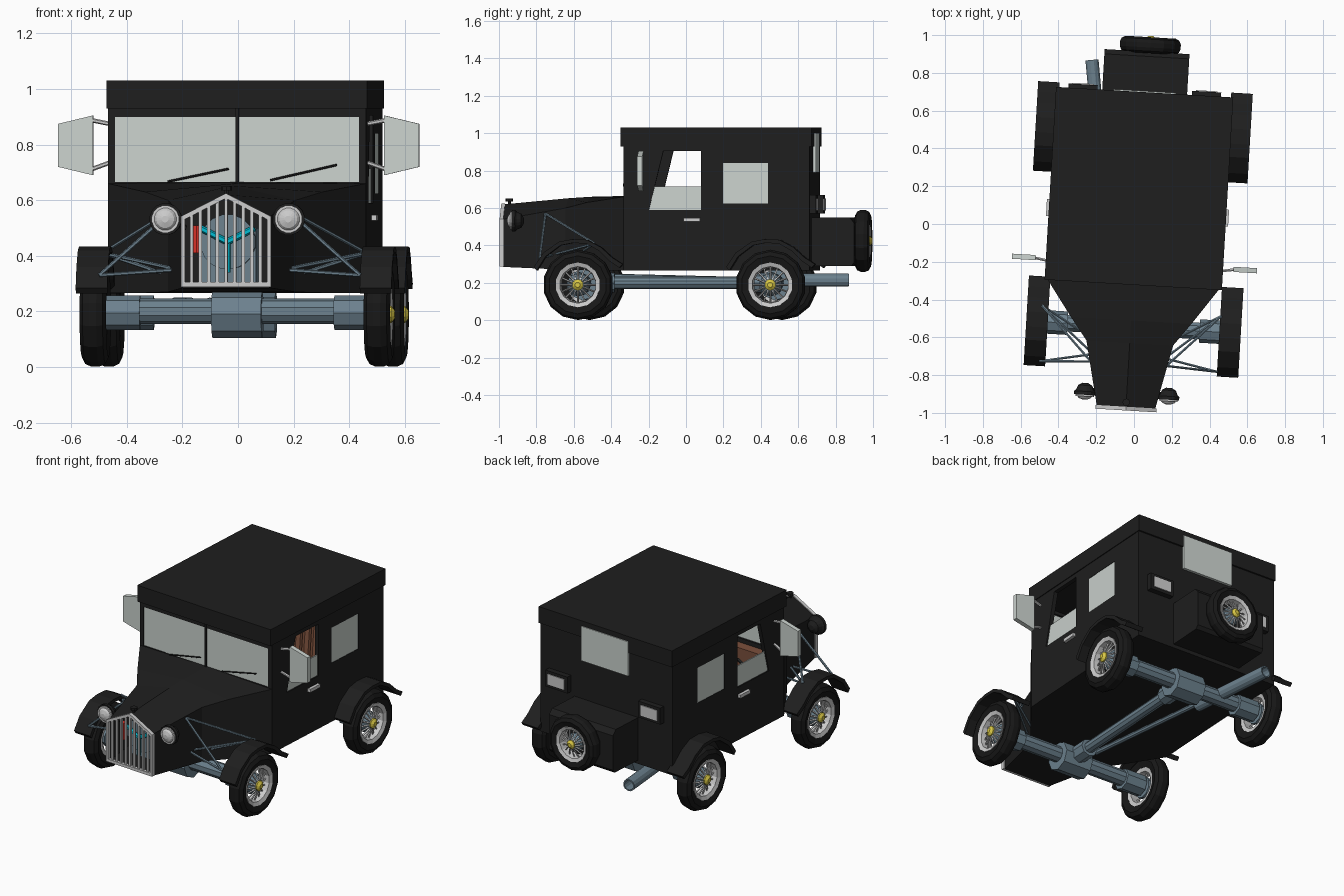
import bpy, bmesh, math
from mathutils import Vector, Matrix

if "Cube" in bpy.data.objects:
    bpy.data.objects.remove(bpy.data.objects["Cube"])

def material(name, *rgb):
    m = bpy.data.materials.new(name)
    m.diffuse_color = (*rgb, 1)
    m.use_nodes = True
    m.node_tree.nodes["Principled BSDF"].inputs["Base Color"].default_value = m.diffuse_color
    return m

BLACK = material("black_paint", .013, .013, .013)
RUBBER = material("rubber", .009, .009, .009)
STEEL = material("blue_steel", .15, .22, .27)
CHROME = material("chrome", .62, .65, .65)
GLASS = material("glass", .60, .65, .62)
YELLOW = material("yellow", .7, .58, .06)
CYAN = material("cyan", .0, .5, .65)
RED = material("red", .7, .03, .02)
LEATHER = material("leather", .2, .08, .045)

def finish(name, bm, mat):
    bmesh.ops.recalc_face_normals(bm, faces=bm.faces)
    me = bpy.data.meshes.new(name)
    bm.to_mesh(me)
    bm.free()
    ob = bpy.data.objects.new(name, me)
    bpy.context.collection.objects.link(ob)
    me.materials.append(mat)
    return ob

def box(name, lo, hi, mat):
    lo, hi = Vector(lo), Vector(hi)
    bm = bmesh.new()
    bmesh.ops.create_cube(bm, size=1, matrix=Matrix.Translation((lo + hi) / 2) @ Matrix.Diagonal((*(hi - lo), 1)))
    return finish(name, bm, mat)

def rods(name, segments, r, mat, sides=6):
    """Straight cylinders between pairs of points, in one mesh."""
    bm = bmesh.new()
    for a, b in segments:
        a, b = Vector(a), Vector(b)
        rot = (b - a).to_track_quat('Z', 'Y').to_matrix().to_4x4()
        bmesh.ops.create_cone(bm, cap_ends=True, segments=sides, radius1=r, radius2=r, depth=(b - a).length,
                              matrix=Matrix.Translation((a + b) / 2) @ rot)
    return finish(name, bm, mat)

def loft(name, sections, mat, closed=True, caps=(False, False), loop=False):
    bm = bmesh.new()
    rows = [[bm.verts.new(p) for p in s] for s in sections]
    n = len(rows[0])
    for k in range(len(rows) if loop else len(rows) - 1):
        a, b = rows[k], rows[(k + 1) % len(rows)]
        for i in range(n if closed else n - 1):
            j = (i + 1) % n
            bm.faces.new((a[i], a[j], b[j], b[i]))
    if caps[0]: bm.faces.new(rows[0])
    if caps[1]: bm.faces.new(rows[-1])
    return finish(name, bm, mat)

def lathe(name, prof, centre, axis, mat, segs=14, loop=False):
    """Turn (radius, height) points about an axis."""
    M = Matrix.Translation(centre) @ Vector(axis).to_track_quat('Z', 'Y').to_matrix().to_4x4()
    ring = [2 * math.pi * (i + .5) / segs for i in range(segs)]
    return loft(name, [[M @ Vector((r * math.cos(a), r * math.sin(a), h)) for a in ring] for r, h in prof],
                mat, caps=(not loop, not loop), loop=loop)

def prism(name, prof, x0, x1, mat):
    """Extrude a (y, z) outline along x."""
    return loft(name, [[(x, y, z) for y, z in prof] for x in (x0, x1)], mat, caps=(True, True))

def wheel(name, c, axis, k=1.0):
    c, ax = Vector(c), Vector(axis)
    sc = lambda p: [(r * k, h * k) for r, h in p]
    lathe(name + "_tyre", sc([(.115, -.036), (.155, -.048), (.178, -.036), (.188, -.014), (.188, .014), (.178, .036),
                              (.155, .048), (.115, .036)]), c, ax, RUBBER, loop=True)
    lathe(name + "_rim", sc([(.12, -.036), (.12, .042), (.098, .034), (.092, -.03)]), c, ax, CHROME, loop=True)
    side = ax.orthogonal().normalized()
    spokes = []
    for i in range(16):
        d = Matrix.Rotation(i * math.tau / 16, 3, ax) @ side
        spokes.append((c + ax * .035 * k + d * .03 * k, c + ax * .005 * k + d * .1 * k))
    rods(name + "_spokes", spokes, .005 * k, CHROME, 4)
    lathe(name + "_hub", sc([(.062, -.02), (.062, .0), (.035, .036)]), c, ax, STEEL, 10)
    lathe(name + "_hub_cap", sc([(.03, .03), (.03, .044), (.014, .056)]), c, ax, YELLOW, 10)

# cabin shell, with real openings cut for the windows
W, F, B = .465, -.305, .69
DOOR = [(-.17, .59), (.11, .59), (.11, .905), (-.093, .905)]
cabin = box("cabin", (-W, F, .267), (W, B, .94), BLACK)
cutters = [box("cut_inside", (-W + .025, F + .025, .3), (W - .025, B - .025, .92), BLACK),
           prism("cut_doors", DOOR, -.6, .6, BLACK),
           box("cut_rear_sides", (-.6, .227, .625), (.6, .467, .84), BLACK),
           box("cut_windscreen", (-.44, -.4, .665), (.44, -.2, .9), BLACK)]
for c in cutters:
    m = cabin.modifiers.new(c.name, 'BOOLEAN')
    m.operation, m.object, m.solver = 'DIFFERENCE', c, 'EXACT'
    c.hide_render = True
    c.hide_viewport = False
    c.display_type = 'WIRE'
box("roof", (-W - .005, -.322, .93), (W + .005, .7, 1.03), BLACK)

# glass
box("windscreen", (-.445, F + .003, .66), (.445, F + .012, .935), GLASS)
box("windscreen_divider", (-.006, F - .006, .66), (.006, F + .014, .935), BLACK)
box("rear_window", (-.165, .69, .79), (.165, .706, 1.0), GLASS)
rods("wipers", [((-.25, F - .008, .667), (-.03, F - .008, .713)), ((.12, F - .008, .672), (.36, F - .008, .727))], .004, BLACK)

# hood and cowl: gabled sections, open at the grille
def gable(y, w, low, eave, peak):
    return [(-w, y, low), (-w, y, eave), (0, y, peak), (w, y, eave), (w, y, low)]
loft("hood", [gable(-.97, .155, .285, .54, .62), gable(-.63, .23, .27, .60, .652), gable(-.51, .32, .267, .63, .66),
              gable(F, W, .267, .66, .665)], BLACK, caps=(False, True))
rods("radiator_cap", [((0, -.945, .60), (0, -.945, .64))], .008, BLACK)
rods("radiator_cap_top", [((0, -.945, .635), (0, -.945, .65))], .02, BLACK, 8)

# grille
gy = -.978
for s in (-1, 1):
    box("grille_side", (s * .155 - .007, gy - .01, .29), (s * .155 + .007, gy + .01, .54), CHROME)
    loft("grille_top", [[(x, y, z) for y, z in ((gy - .01, zz), (gy + .01, zz), (gy + .01, zz - .018), (gy - .01, zz - .018))]
                        for x, zz in ((s * .162, .542), (0, .625))], CHROME, caps=(True, True))
box("grille_bottom", (-.162, gy - .01, .288), (.162, gy + .01, .306), CHROME)
for i in range(1, 10):
    x = -.155 + .031 * i
    box("grille_bar", (x - .006, gy - .006, .3), (x + .006, gy + .006, .61 - .5 * abs(x)), CHROME)

# engine behind the grille
box("engine_block", (-.1, -.84, .3), (.1, -.5, .5), STEEL)
lathe("fan_pulley", [(.1, -.02), (.1, .02)], (0, -.86, .45), (0, -1, 0), STEEL, 16)
rods("fan", [((0, -.9, .45), (.11 * math.sin(a), -.9, .45 + .11 * math.cos(a))) for a in (1.1, math.pi, -1.1)], .012, CYAN)
lathe("engine_canister", [(.02, -.05), (.02, .05)], (-.11, -.9, .46), (0, 0, 1), RED, 10)

# headlights
for s in (-1, 1):
    c = (s * .222, -.9, .532)
    lathe("headlight_shell", [(.015, -.045), (.038, -.032), (.048, -.008), (.058, 0), (.058, .018)], c, (0, -1, 0), BLACK, 16)
    lathe("headlight_ring", [(.05, .018), (.05, .026), (.04, .026)], c, (0, -1, 0), CHROME, 16)
    lathe("headlight_lens", [(.042, .024), (.032, .036), (.012, .043)], c, (0, -1, 0), CHROME, 16)
    rods("headlight_stem", [((s * .15, -.88, .5), c)], .01, BLACK)

# running gear: wheels, fenders, axles
arch = [(-.235, .285), (-.185, .36), (-.1, .42), (-.03, .433), (.05, .43), (.125, .39), (.185, .335), (.24, .3)]
inner = [(y * .93, z - .02) for y, z in reversed(arch)]
for end, y, dx in (("front", -.545, .015), ("rear", .485, .003)):
    for s in (-1, 1):
        x = s * .512 + dx
        wheel(end + "_wheel", (x, y, .189), (s, 0, 0))
        prism(end + "_fender", [(y + a, z) for a, z in arch + inner], x - .057, x + .057, BLACK)
        rods(end + "_axle_hub", [((s * .35 + dx, y, .195), (s * .48 + dx, y, .195))], .062, STEEL, 8)
    rods(end + "_axle", [((-.46 + dx, y, .2), (.46 + dx, y, .2))], .046, STEEL, 10)
    rods(end + "_differential", [((-.09 + dx, y, .19), (.09 + dx, y, .19))], .085, STEEL, 8)
rods("drive_shaft", [((.01, -.56, .2), (.01, .49, .2))], .033, STEEL, 10)
rods("gear_collars", [((.01, -.48, .2), (.01, -.38, .2)), ((.01, .32, .2), (.01, .42, .2))], .052, STEEL, 8)
rods("exhaust_pipe", [((-.09, -.45, .235), (-.2, .36, .215))], .015, STEEL, 8)
lathe("tailpipe", [(.036, 0), (.036, .53), (.028, .53), (.028, .4)], (-.21, .33, .215), (-.15, 1, 0), STEEL, 12)

# struts bracing the front fenders
for s in (-1, 1):
    top, low = (s * .2, -.74, .57), (s * .19, -.7, .35)
    front, back = (s * .47, -.755, .33), (s * .475, -.46, .41)
    rods("fender_struts", [(top, front), (top, back), (low, front), (low, back), ((s * .23, -.6, .33), back)], .007, STEEL)

# door glass, rear side glass, handles, mirrors, tail lights
for s in (-1, 1):
    lo, hi = sorted((s * (W - .015), s * (W - .008)))
    box("door_glass", (lo, -.17, .58), (hi, .11, .715), GLASS)
    lo, hi = sorted((s * (W - .012), s * (W - .002)))
    box("rear_side_glass", (lo, .225, .623), (hi, .469, .842), GLASS)
    lo, hi = sorted((s * W, s * (W + .018)))
    box("door_handle", (lo, .015, .527), (hi, .105, .547), CHROME)
    loft("mirror", [[(s * x, y, z) for x, z in ((.525, .69), (.525, .905), (.65, .875), (.65, .72))] for y in (-.222, -.195)],
         GLASS, caps=(True, True))
    rods("mirror_arms", [((s * W, -.22, .875), (s * .54, -.208, .89)), ((s * W, -.22, .735), (s * .54, -.208, .708))], .008, CHROME)
    lo, hi = sorted((s * .25, s * .405))
    box("tail_light_frame", (lo, .68, .57), (hi, .722, .67), BLACK)
    box("tail_light", (lo + .02, .71, .588), (hi - .02, .727, .652), CHROME)

# trunk and spare wheel
prism("trunk", [(.68, .29), (.9, .29), (.915, .31), (.915, .52), (.89, .55), (.68, .55)], -.225, .225, BLACK)
wheel("spare_wheel", (.015, .95, .424), (0, 1, 0), .88)

# interior: pleated benches, dashboard, steering wheel
for name, y in (("front_seat", .15), ("rear_seat", .56)):
    box(name, (-.4, y - .26 if y < .3 else y - .2, .3), (.4, y + .08, .46), LEATHER)
    rods(name + "_pleats", [((-.39 + .06 * i, y + .01, .44), (-.39 + .06 * i, y + .05, .88 if y < .3 else .74)) for i in range(14)],
         .032, LEATHER, 8)
box("dashboard", (-.43, -.28, .5), (.43, -.22, .64), LEATHER)
lathe("steering_wheel", [(.075, -.008), (.085, 0), (.075, .008), (.066, 0)], (-.22, -.15, .52), (0, 1, .6), BLACK, 16, loop=True)
rods("steering_column", [((-.22, -.26, .45), (-.22, -.15, .52))], .01, BLACK)

# the whole vehicle stands slightly turned on its spot
turn = Matrix.Rotation(math.radians(-3.4), 4, 'Z') @ Matrix.Translation((.015, 0, 0))
for ob in bpy.data.objects:
    ob.data.transform(turn)
